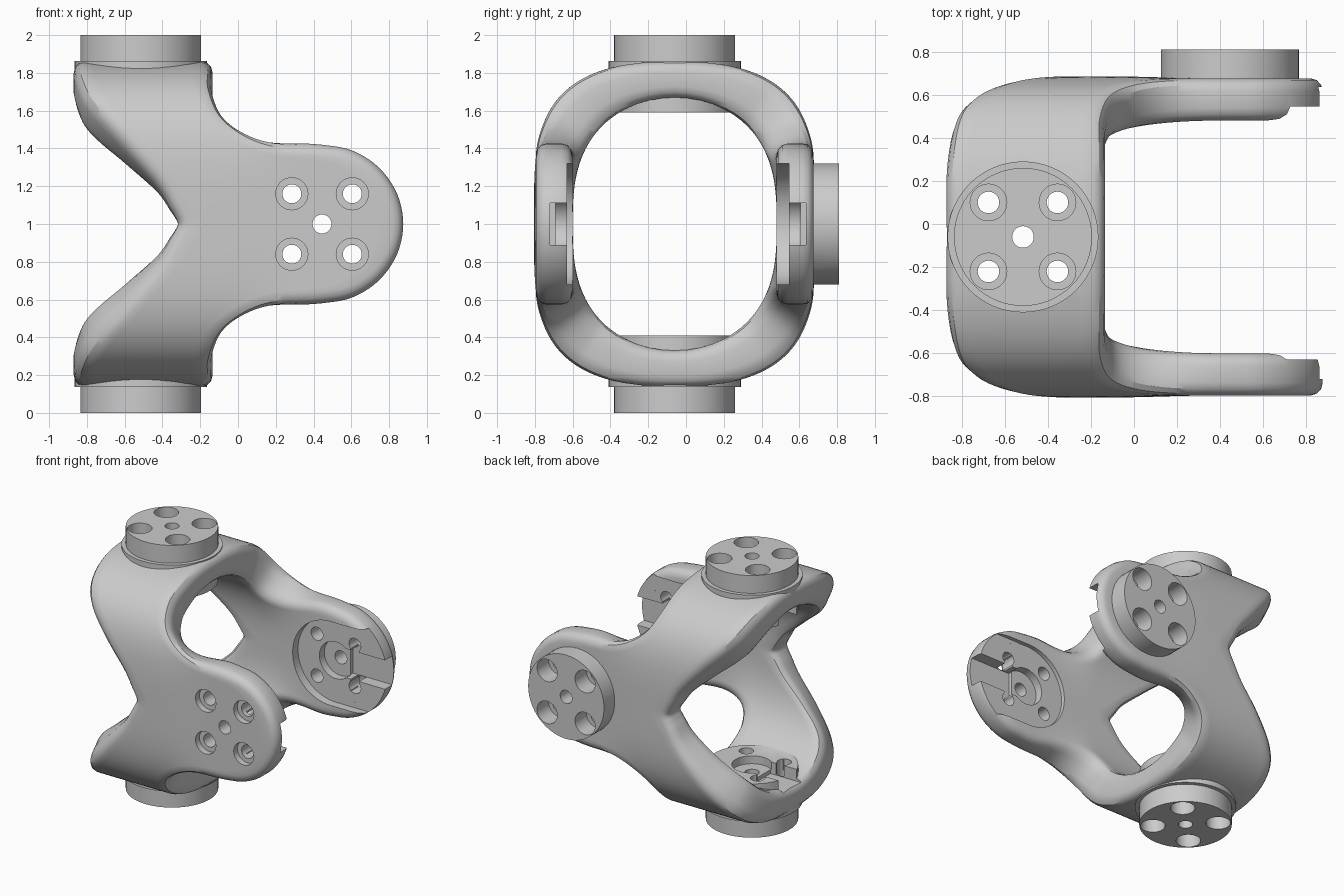
import bpy, bmesh, math
from mathutils import Vector, Matrix

if "Cube" in bpy.data.objects:
    bpy.data.objects.remove(bpy.data.objects["Cube"])

CENTRE = Vector((0, -0.06, 1))
K = 0.8                      # arc length per radian around the ring
TOP = K * math.pi / 2
OUTER = (0.745, 0.86, 2.5, 3.8)
INNER = (0.54, 0.67, 2.0, 2.75)
ARM_OUT = 0.735


def lerp(a, b, t):
    return a + (b - a) * t


def ray(phi, a, b, p, q):
    """Point of a squarish oval (y, z) at an angle."""
    c, s = max(math.cos(phi), 0), max(math.sin(phi), 0)
    lo, hi = 0.0, 1.5
    for _ in range(26):
        r = (lo + hi) / 2
        if (r * c / a) ** p + (r * s / b) ** q < 1:
            lo = r
        else:
            hi = r
    return Vector((lo * c, lo * s))


def surface(x, s, d):
    """Unrolled ring position (x, s) and depth 0..1 to a 3D point."""
    phi = min(max(s / K, 0), math.pi / 2)
    o, i = ray(phi, *OUTER), ray(phi, *INNER)
    w = min(max((x + 0.12) / 0.5, 0), 1)
    w = w * w * (3 - 2 * w)
    o.x = lerp(o.x, ARM_OUT, w)             # arms become flat plates
    i = i.lerp(Vector((INNER[0], o.y)), w)
    y, z = o.lerp(i, d)
    return (x, y, z)


def edge(points):
    """Smooth edge curve through (x, z) points of the front view."""
    a, b, p, q = OUTER
    pts = []
    for x, z in points:
        y = a * (1 - (z / b) ** q) ** (1 / p)
        pts.append(Vector((x, K * math.atan2(z, y))))
    pts.append(Vector((pts[-1].x, TOP)))
    ext = [Vector((pts[1].x, -pts[1].y))] + pts + [Vector((pts[-2].x, 2 * TOP - pts[-2].y))]
    out, n = [], 5
    for k in range(1, len(ext) - 2):
        p0, p1, p2, p3 = ext[k - 1:k + 3]
        for j in range(n):
            t = j / n
            out.append(0.5 * (2 * p1 + (p2 - p0) * t + (2 * p0 - 5 * p1 + 4 * p2 - p3) * t * t
                              + (3 * p1 - p0 - 3 * p2 + p3) * t ** 3))
    return out + [pts[-1]]


def normals(curve, sign):
    res = []
    for k in range(len(curve)):
        if k in (0, len(curve) - 1):
            t = Vector((0, 1))
        else:
            t = (curve[k + 1] - curve[k - 1]).normalized()
        res.append(Vector((-t.y, t.x)) * sign)
    return res


# Saddle-shaped ring body: one quarter, then mirrored
arc = [(0.44 + 0.435 * math.cos(math.radians(a)), 0.42 * math.sin(math.radians(a)))
       for a in (0, 22.5, 45, 67.5, 90)]
right = edge(arc + [(0.2, 0.44), (0.04, 0.5), (-0.08, 0.6), (-0.13, 0.72), (-0.135, 0.8)])
left = edge([(-0.318, 0), (-0.322, 0.018), (-0.33, 0.035), (-0.34, 0.055), (-0.357, 0.085),
             (-0.43, 0.215), (-0.6, 0.42), (-0.75, 0.595), (-0.83, 0.72), (-0.868, 0.83)])
nr, nl = normals(right, 1), normals(left, -1)
FIL, DEP, NU = 0.055, 0.3, 13
fillet = []
for a in (0, 30, 60, 90):
    a = math.radians(a)
    fillet.append((FIL * (1 - math.sin(a)), DEP * (1 - math.cos(a))))
fillet += [(i, 1 - d) for i, d in reversed(fillet)]

bm = bmesh.new()
rows = []
for k in range(len(right)):
    a, b = left[k] + nl[k] * FIL, right[k] + nr[k] * FIL
    mid = [a.lerp(b, u / NU) for u in range(1, NU)]
    loop = [(p, 0) for p in mid]
    loop += [(right[k] + nr[k] * i, d) for i, d in fillet]
    loop += [(p, 1) for p in reversed(mid)]
    loop += [(left[k] + nl[k] * i, d) for i, d in reversed(fillet)]
    row = []
    for p, d in loop:
        v = Vector(surface(p.x, p.y, d))
        if k == 0:
            v.z = 0
        if k == len(right) - 1:
            v.y = 0
        row.append(bm.verts.new(v))
    rows.append(row)
for r0, r1 in zip(rows, rows[1:]):
    for j in range(len(r0)):
        m = (j + 1) % len(r0)
        bm.faces.new((r0[j], r0[m], r1[m], r1[j]))
me = bpy.data.meshes.new("bracket_body")
bm.to_mesh(me)
bm.free()
body = bpy.data.objects.new("bracket_body", me)
body.location = CENTRE
bpy.context.collection.objects.link(body)
bpy.context.view_layer.objects.active = body
mod = body.modifiers.new("mirror", 'MIRROR')
mod.use_axis = (False, True, True)
mod.merge_threshold = 0.0005
bpy.ops.object.modifier_apply(modifier="mirror")
bm = bmesh.new()
bm.from_mesh(body.data)
bmesh.ops.recalc_face_normals(bm, faces=bm.faces)
bm.to_mesh(body.data)
bm.free()

# One mesh per kind of feature, so nothing overlaps inside a mesh
ADDS = ("boss", "collar")
CUTS = ("recess", "recess_exit", "slot", "hub_pocket", "cross_slot",
        "through_hole", "counterbore")
meshes = {kind: bmesh.new() for kind in ADDS + CUTS}


def cyl(kind, frame, x, y, r, h0, h1, n=48):
    bmesh.ops.create_cone(
        meshes[kind], cap_ends=True, segments=n, radius1=r, radius2=r, depth=h1 - h0,
        matrix=frame @ Matrix.Translation((x, y, (h0 + h1) / 2)))


def box(kind, frame, x0, x1, hw, h0, h1):
    bmesh.ops.create_cube(
        meshes[kind], size=1,
        matrix=frame @ Matrix.Translation(((x0 + x1) / 2, 0, (h0 + h1) / 2))
        @ Matrix.Diagonal((x1 - x0, 2 * hw, h1 - h0, 1)))


def joint(pos_x, slot_dir, out, face, boss, floor, arm):
    """Bolted joint: boss, horn recess, slot and screw holes."""
    sx, oz = Vector((slot_dir, 0, 0)), Vector(out)
    f = Matrix((sx, oz.cross(sx), oz)).transposed().to_4x4()
    f.translation = CENTRE + Vector((pos_x, 0, 0))
    if boss:
        cyl("boss", f, 0, 0, 0.32, 0.65 if arm else face, boss, 64)
    if arm:
        cyl("recess", f, 0, 0, 0.32, 0.4, face, 64)
        box("recess_exit", f, 0.001, 0.6, 0.3195, 0.41, face - 0.0005)
    else:
        cyl("collar", f, 0, 0, 0.35, 0.80, 0.864, 64)
    box("slot", f, 0.08, 0.6, 0.11, 0.42, face + 0.09)
    cyl("hub_pocket", f, 0, 0, 0.14, 0.43, face + 0.06)
    box("cross_slot", f, 0.125, 0.195, 0.2, 0.44, face + 0.085)
    cyl("through_hole", f, 0, 0, 0.05, 0.45, 1.2, 32)
    for x in (-0.16, 0.16):
        for y in (-0.16, 0.16):
            cyl("through_hole", f, x, y, 0.05, 0.46, 1.19, 32)
            cyl("counterbore", f, x, y, 0.085, floor, 1.21, 32)


joint(-0.515, -1, (0, 0, 1), 0.59, 1.0, 0.76, False)    # top
joint(-0.515, -1, (0, 0, -1), 0.59, 1.0, 0.76, False)   # bottom
joint(0.445, 1, (0, 1, 0), 0.605, 0.87, 0.73, True)     # back arm
joint(0.445, 1, (0, -1, 0), 0.57, None, 0.69, True)     # front arm

helpers = {}
for kind, bm in meshes.items():
    bmesh.ops.recalc_face_normals(bm, faces=bm.faces)
    me = bpy.data.meshes.new(kind)
    bm.to_mesh(me)
    bm.free()
    helpers[kind] = bpy.data.objects.new(kind, me)
    helpers[kind].hide_render = True
    bpy.context.collection.objects.link(helpers[kind])


def combine(target, other, operation, solver):
    bpy.context.view_layer.objects.active = target
    mod = target.modifiers.new("combine", 'BOOLEAN')
    mod.operation, mod.object, mod.solver = operation, other, solver
    bpy.ops.object.modifier_apply(modifier=mod.name)


# Merge the small helper meshes first, then touch the body only twice
for group, operation in ((ADDS, 'UNION'), (CUTS, 'DIFFERENCE')):
    first = helpers[group[0]]
    for kind in group[1:]:
        combine(first, helpers[kind], 'UNION', 'MANIFOLD')
    combine(body, first, operation, 'EXACT')
for ob in helpers.values():
    bpy.data.objects.remove(ob)

bpy.ops.object.select_all(action='DESELECT')
body.select_set(True)
bpy.context.view_layer.objects.active = body
bpy.ops.object.shade_smooth_by_angle(angle=math.radians(32))
